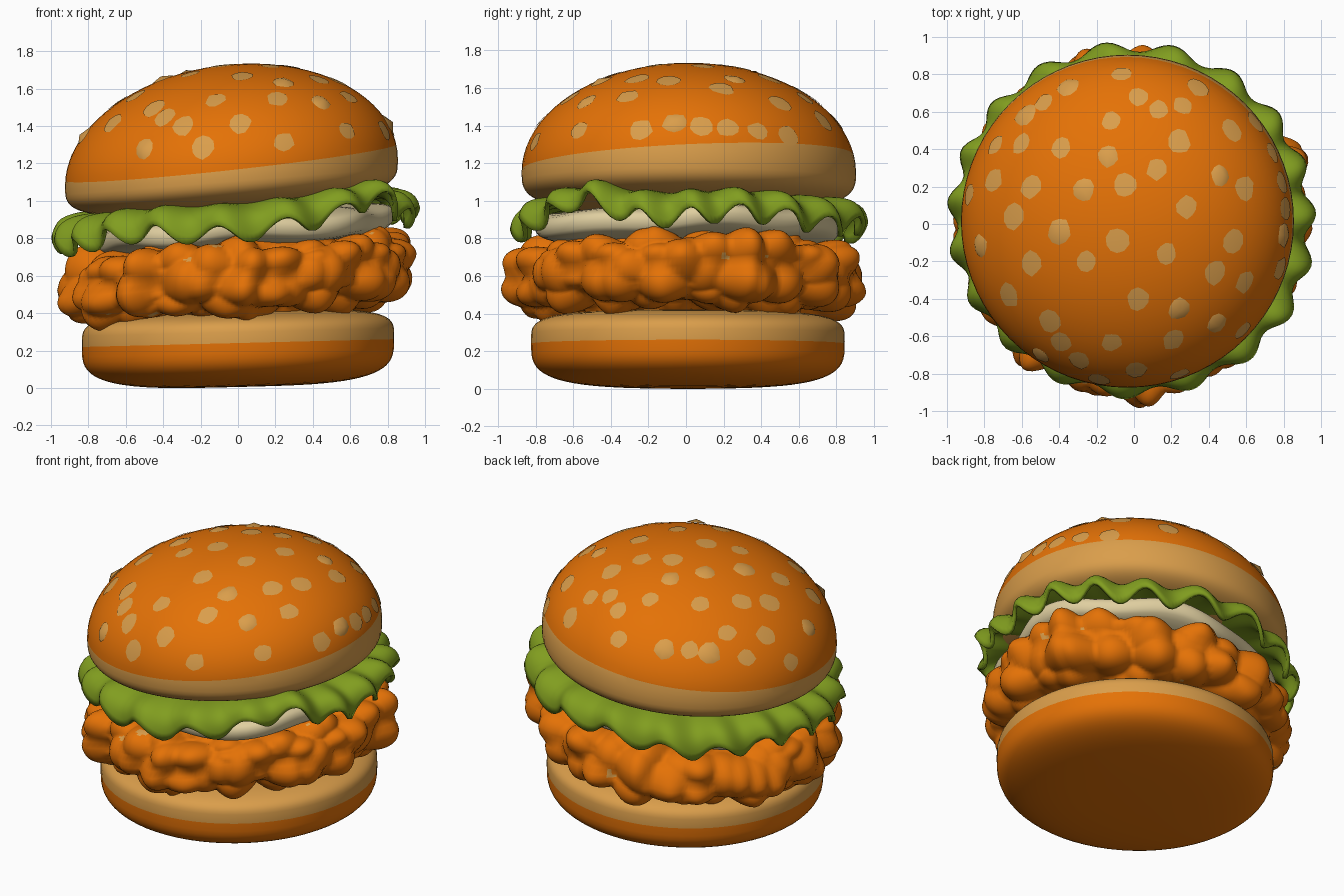
import bpy, bmesh, math, random
from math import sin, cos, pi, exp
from mathutils import Vector, noise

random.seed(4)
if "Cube" in bpy.data.objects:
    bpy.data.objects.remove(bpy.data.objects["Cube"])


def material(name, rgb):
    m = bpy.data.materials.new(name)
    m.use_nodes = True
    m.diffuse_color = (*rgb, 1)
    m.node_tree.nodes["Principled BSDF"].inputs["Base Color"].default_value = (*rgb, 1)
    return m


crust = material("toasted orange", (0.78, 0.168, 0.002))
crumb = material("pale tan", (0.70, 0.34, 0.07))
leaf = material("lettuce green", (0.22, 0.34, 0.014))
cream = material("cream", (0.74, 0.62, 0.35))


def finish(name, bm, mats, centre, tilt):
    """Lean the part up towards +x, place it and shade it smooth."""
    for v in bm.verts:
        v.co.z += tilt * v.co.x
    for f in bm.faces:
        f.smooth = True
    me = bpy.data.meshes.new(name)
    bm.to_mesh(me)
    bm.free()
    for m in mats:
        me.materials.append(m)
    ob = bpy.data.objects.new(name, me)
    ob.location = centre
    bpy.context.collection.objects.link(ob)
    return ob


def ring_surface(fn, around, rows):
    """Sweep fn(angle, t) round the z axis, t running from 0 to 1."""
    bm = bmesh.new()
    grid = [[bm.verts.new(fn(2 * pi * i / around, j / rows)) for i in range(around)]
            for j in range(rows + 1)]
    for low, high in zip(grid, grid[1:]):
        for i in range(around):
            k = (i + 1) % around
            bm.faces.new((low[i], low[k], high[k], high[i]))
    bmesh.ops.remove_doubles(bm, verts=bm.verts, dist=0.0001)
    bmesh.ops.recalc_face_normals(bm, faces=bm.faces)
    return bm


def pillow(radius, up, down, up_power, down_power):
    """Rounded disc whose upper and lower halves have their own fullness."""
    def fn(a, t):
        p = pi * (t - 0.5)
        c, s = max(cos(p), 0), sin(p)
        power = up_power if s > 0 else down_power
        r = radius * c ** power
        z = up * s ** power if s > 0 else -down * (-s) ** power
        return Vector((r * cos(a), r * sin(a), z))
    return fn


def bump(a, centre, width):
    """Smooth hump along the angle, 1 at its centre."""
    gap = (a - centre + pi) % (2 * pi) - pi
    return exp(-(gap / width) ** 2)


def colour_side(bm, point, normal):
    """Cut along a plane and give the side it points to the second colour."""
    point, normal = Vector(point), Vector(normal)
    bmesh.ops.bisect_plane(bm, geom=bm.verts[:] + bm.edges[:] + bm.faces[:],
                           plane_co=point, plane_no=normal)
    for f in bm.faces:
        f.material_index = int((f.calc_center_median() - point).dot(normal) > 0)


# Bottom bun: pale upper rim, toasted tapering base
bm = ring_surface(pillow(0.835, 0.165, 0.245, 0.5, 0.56), 64, 36)
colour_side(bm, (0, 0, -0.01), (0, 0, 1))
finish("bottom_bun", bm, [crust, crumb], (0, 0.01, 0.25), 0.025)

# Fried patty: a pillow covered in rounded lumps with a few larger knobs
patty_base = pillow(0.855, 0.175, 0.175, 0.5, 0.5)
knobs = [math.radians(d) for d in (23, 108, 183, 204, 232, 274)]


def patty_point(a, t):
    co = patty_base(a, t)
    p = pi * (t - 0.5)
    out = Vector((cos(a) * cos(p), sin(a) * cos(p), sin(p)))
    cell = noise.voronoi(co * 5.5)[0][0]
    lump = 0.16 * (0.65 - cell ** 1.5) + 0.03 * noise.noise(co * 3)
    lump += sum(0.06 * bump(a, k, 0.1) for k in knobs) * cos(p)
    return co + out * max(lump, -0.02)


bm = ring_surface(patty_point, 240, 72)
for f in bm.faces:
    f.material_index = int(noise.noise(f.calc_center_median() * 9) > 0.64)
finish("patty", bm, [crust, crumb], (0, 0, 0.59), 0.07)

# Sauce: soft disc with uneven lobes and a thick dollop at one front corner
sauce_base = pillow(1, 0.09, 0.115, 0.6, 0.6)


def sauce_point(a, t):
    co = sauce_base(a, t)
    dollop = bump(a, -0.75, 0.35)
    r = 0.8 + 0.03 * sin(5 * a + 1) + 0.03 * sin(3 * a) + 0.1 * dollop
    edge = co.xy.length ** 4
    sag = edge * (0.015 * sin(7 * a) - 0.03 * dollop)
    return Vector((co.x * r, co.y * r, co.z + sag))


finish("sauce", ring_surface(sauce_point, 96, 20), [cream], (0, 0.02, 0.855), 0.08)


# Lettuce: drooping ruffled sheet, lifted at one front corner
def lettuce_point(a, t):
    phase = 19 * a + 1.3 * sin(2 * a)
    r = 0.45 + 0.495 * sin(t * pi / 2) + 0.032 * t ** 3 * sin(phase + 0.7)
    r += t * (0.02 * bump(a, -0.6, 0.35) - 0.015 * bump(a, -2.3, 0.5))
    z = 0.06 - 0.145 * t ** 4 + 0.05 * t * t * cos(phase) + 0.02 * t * sin(5 * a)
    z += 0.1 * t * bump(a, -0.64, 0.25)
    return Vector((r * cos(a), 0.97 * r * sin(a), z))


lettuce = finish("lettuce", ring_surface(lettuce_point, 240, 14), [leaf],
                 (-0.015, 0.02, 0.925), 0.08)
solid = lettuce.modifiers.new("thickness", "SOLIDIFY")
solid.thickness = 0.025
solid.offset = 0

# Top bun: toasted dome over a pale underside
WIDE, HIGH = 0.89, 0.58
TOP, LEAN = Vector((-0.035, 0.015, 1.15)), 0.08
bm = ring_surface(pillow(WIDE, HIGH, 0.2, 1, 0.58), 72, 40)
colour_side(bm, (0, 0, 0.055), (0.03, 0.045, -1))
finish("top_bun", bm, [crust, crumb], TOP, LEAN)

# Sesame seeds: thin patches on the dome, every fifth one raised
SEEDS = [
    (-.07, .8), (.02, .68), (-.35, .73), (.34, .73), (.26, .63), (.13, .61), (-.12, .55),
    (-.58, .58), (-.48, .65), (-.6, .43), (-.74, .42), (-.39, .41), (-.14, .36), (.52, .5),
    (.24, .44), (.74, .38), (.12, .29), (.46, .26), (.59, .19), (.79, .22), (.28, .09),
    (-.05, .21), (-.27, .18), (-.55, .2), (-.75, .23), (-.88, .16), (-.64, .04), (-.4, -.04),
    (-.09, -.09), (.17, -.16), (-.25, -.2), (-.55, -.21), (-.82, -.12), (.53, -.09),
    (.43, -.26), (.59, -.31), (.02, -.4), (.24, -.45), (-.45, -.52), (-.39, -.63),
    (-.12, -.63), (.21, -.62), (.44, -.53), (.01, -.78), (.25, -.82), (-.19, -.83),
    (-.67, -.38), (.8, -.06), (.78, -.24), (.81, .08), (.66, .55), (-.29, -.73),
    (-.5, -.7), (.58, -.57)]


def on_dome(p, lift):
    size = math.sqrt((p.x ** 2 + p.y ** 2) / WIDE ** 2 + (p.z / HIGH) ** 2)
    return p / size * (1 + lift)


bm = bmesh.new()
for n, (x, y) in enumerate(SEEDS):
    x, y = x - TOP.x, y - TOP.y
    shrink = min(1, 0.97 * WIDE / math.hypot(x, y))
    x, y = x * shrink, y * shrink
    mid = Vector((x, y, HIGH * math.sqrt(1 - (x * x + y * y) / WIDE ** 2)))
    normal = Vector((x / WIDE ** 2, y / WIDE ** 2, mid.z / HIGH ** 2)).normalized()
    side = normal.cross(Vector((0.3, 1, 0.1))).normalized()
    along = normal.cross(side)
    size = random.uniform(0.05, 0.063)
    rim = []
    for i in range(10):
        a = 2 * pi * i / 10
        r = size * random.uniform(0.88, 1.1)
        rim.append(bm.verts.new(on_dome(mid + side * r * cos(a) + along * r * 1.12 * sin(a),
                                        0.005)))
    peak = bm.verts.new(on_dome(mid, 0.035 if n % 5 == 2 else 0.007))
    for i in range(10):
        bm.faces.new((rim[i], rim[(i + 1) % 10], peak))
for f in bm.faces:
    f.normal_update()
    if f.normal.dot(f.calc_center_median()) < 0:
        f.normal_flip()
finish("sesame_seeds", bm, [crumb], TOP, LEAN)
